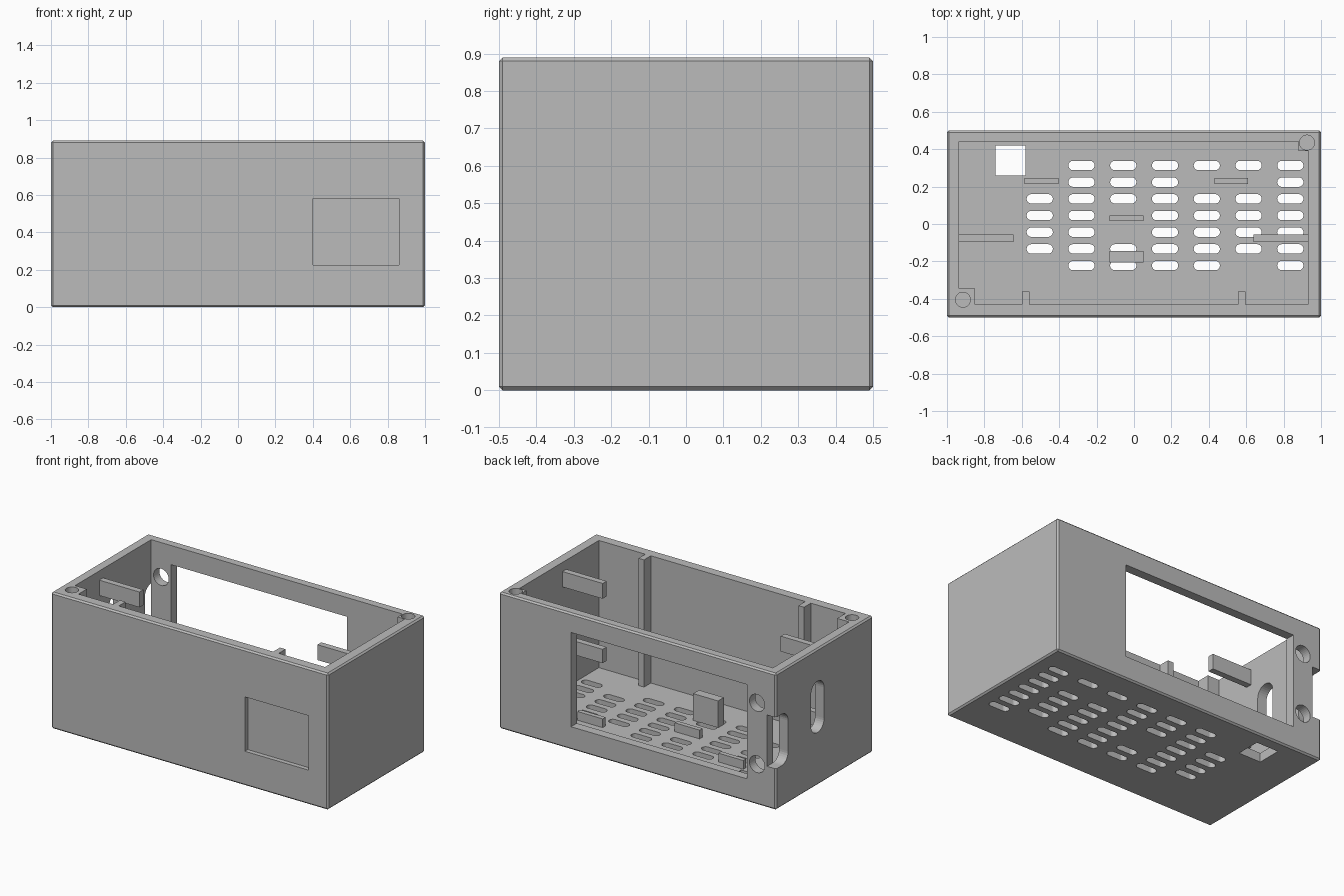
import bpy
import bmesh
from math import cos, sin, pi

if "Cube" in bpy.data.objects:
    bpy.data.objects.remove(bpy.data.objects["Cube"])

grey = bpy.data.materials.new("light grey plastic")
grey.use_nodes = True
GREY = (0.5, 0.5, 0.5, 1)
grey.diffuse_color = GREY
grey.node_tree.nodes["Principled BSDF"].inputs["Base Color"].default_value = GREY


def rect(u0, u1, v0, v1):
    return [(u0, v0), (u1, v0), (u1, v1), (u0, v1)]


def rounded(u0, u1, v0, v1, r, steps=8):
    """Rounded rectangle outline, counter-clockwise."""
    centres = [(u1 - r, v1 - r), (u0 + r, v1 - r), (u0 + r, v0 + r), (u1 - r, v0 + r)]
    pts = []
    for q, (cu, cv) in enumerate(centres):
        for i in range(steps + 1):
            a = (q + i / steps) * pi / 2
            pts.append((cu + r * cos(a), cv + r * sin(a)))
    return pts


def circle(u, v, r, n=32):
    return [(u + r * cos(2 * pi * i / n), v + r * sin(2 * pi * i / n)) for i in range(n)]


PLACE = {
    "x": lambda u, v, w: (w, u, v),
    "y": lambda u, v, w: (u, w, v),
    "z": lambda u, v, w: (u, v, w),
}


def add_prism(bm, outline, axis, lo, hi):
    """Extrude an outline along an axis between two levels."""
    put = PLACE[axis]
    low = [bm.verts.new(put(u, v, lo)) for u, v in outline]
    high = [bm.verts.new(put(u, v, hi)) for u, v in outline]
    bm.faces.new(low)
    bm.faces.new(high)
    n = len(low)
    for i in range(n):
        j = (i + 1) % n
        bm.faces.new((low[i], low[j], high[j], high[i]))


def solid(name, prisms, bevel=0):
    bm = bmesh.new()
    for p in prisms:
        add_prism(bm, *p)
    bmesh.ops.remove_doubles(bm, verts=bm.verts, dist=1e-5)
    bmesh.ops.recalc_face_normals(bm, faces=bm.faces)
    if bevel:
        bmesh.ops.bevel(bm, geom=bm.edges[:], offset=bevel, segments=1, affect="EDGES")
    mesh = bpy.data.meshes.new(name)
    bm.to_mesh(mesh)
    bm.free()
    mesh.materials.append(grey)
    obj = bpy.data.objects.new(name, mesh)
    bpy.context.scene.collection.objects.link(obj)
    return obj


def carve(target, name, prisms):
    """Cut prisms out of the target and discard the cutter."""
    cutter = solid(name, prisms)
    cutter.hide_render = True
    mod = target.modifiers.new(name, "BOOLEAN")
    mod.operation = "DIFFERENCE"
    mod.solver = "EXACT"
    mod.object = cutter
    bpy.context.view_layer.objects.active = target
    bpy.ops.object.modifier_apply(modifier=mod.name)
    bpy.data.objects.remove(cutter)


TOP, FLOOR = 0.89, 0.06

# Outer case with chamfered edges
case = solid("case", [(rect(-1, 1, -0.5, 0.5), "z", 0, TOP)], bevel=0.01)

# Open cavity; its outline leaves two wall ribs and two corner posts standing
cavity = [(-0.85, -0.43)]
for a, b in ((-0.6, -0.56), (0.555, 0.595)):
    cavity += [(a, -0.43), (a, -0.36), (b, -0.36), (b, -0.43)]
cavity += [(0.93, -0.43), (0.93, 0.39), (0.88, 0.39), (0.88, 0.44),
           (-0.935, 0.44), (-0.935, -0.345), (-0.85, -0.345)]
carve(case, "cavity", [(cavity, "z", FLOOR, 1.2)])

# Screw holes in the corner posts
carve(case, "screw_holes", [(circle(x, y, 0.04), "z", 0.5, 1.2)
                            for x, y in ((0.925, 0.435), (-0.915, -0.405))])

# Floor vents, one string per row from back to front, and the square hatch
vents = [(rect(-0.74, -0.58, 0.26, 0.42), "z", -0.1, 0.1)]
rows = (".oooooo", ".ooo..o", "ooooooo", "oo.oooo", "oo.oooo", "ooooooo", ".oooo.o")
for r, row in enumerate(rows):
    for c, mark in enumerate(row):
        if mark == "o":
            x, y = -0.504 + 0.2233 * c, 0.313 - 0.0892 * r
            vents.append((rounded(x - 0.07, x + 0.07, y - 0.025, y + 0.025, 0.0249),
                          "z", -0.1, 0.1))
carve(case, "floor_vents", vents)

# Back window and two round sockets beside it
back = [(rect(-0.79, 0.48, 0.15, 0.765), "y", 0.4, 0.6)]
back += [(circle(-0.863, z, 0.055), "y", 0.4, 0.6) for z in (0.665, 0.265)]
carve(case, "back_openings", back)

# Upright slots in the right wall, one running out through the back corner
carve(case, "side_slots", [
    (rounded(0.005, 0.14, 0.345, 0.68, 0.067), "x", -1.1, -0.9),
    (rounded(0.375, 0.7, 0.27, 0.605, 0.067), "x", -1.1, -0.935),
])

# Shallow label recess on the front
carve(case, "front_recess", [(rect(0.4, 0.86, 0.225, 0.58), "y", -0.6, -0.47)])

# Board clips reaching in from both side walls
for side, x0, x1 in (("right", -0.935, -0.645), ("left", 0.64, 0.93)):
    for level, z0, z1 in (("upper", 0.73, 0.83), ("lower", 0.31, 0.4)):
        solid(f"{side}_{level}_clip", [(rect(x0, x1, -0.095, -0.055), "z", z0, z1)])

# Low board stops and one taller block on the floor
for name, x0, y0, y1, z1 in (
    ("back_right_stop", -0.585, 0.215, 0.245, 0.117),
    ("back_left_stop", 0.43, 0.215, 0.245, 0.117),
    ("middle_stop", -0.13, 0.015, 0.045, 0.117),
    ("tall_block", -0.13, -0.205, -0.145, 0.235),
):
    solid(name, [(rect(x0, x0 + 0.18, y0, y1), "z", FLOOR, z1)])
